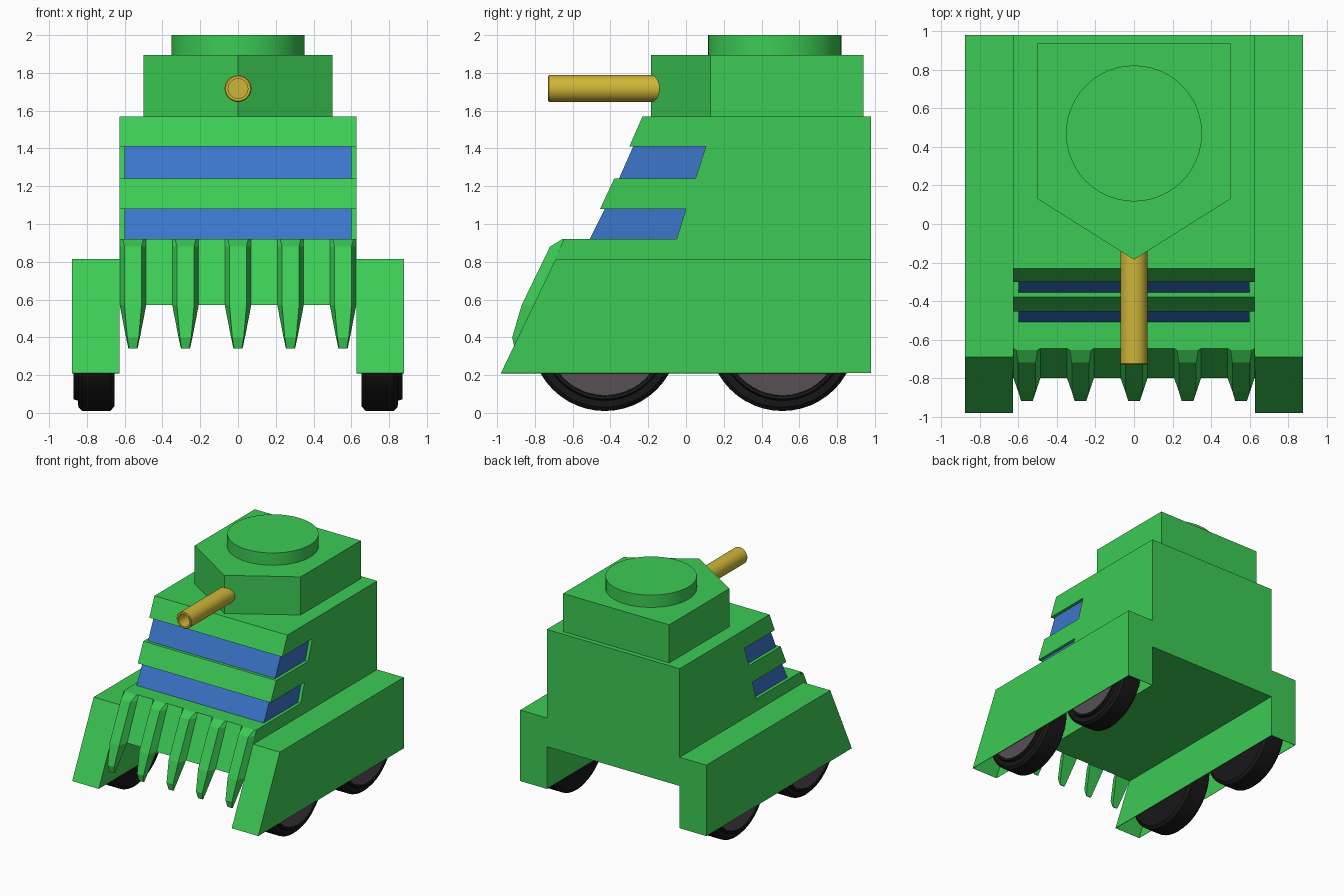
import bpy, bmesh, math
from mathutils import Matrix, Vector

cube = bpy.data.objects.get("Cube")
if cube:
    bpy.data.objects.remove(cube, do_unlink=True)


def material(name, rgb):
    mat = bpy.data.materials.new(name)
    mat.use_nodes = True
    mat.diffuse_color = (*rgb, 1)
    mat.node_tree.nodes["Principled BSDF"].inputs["Base Color"].default_value = (*rgb, 1)
    return mat


GREEN = material("hull green", (0.045, 0.60, 0.09))
BLUE = material("window blue", (0.045, 0.18, 0.60))
GOLD = material("gun gold", (0.62, 0.47, 0.04))
BLACK = material("tyre black", (0.009, 0.009, 0.009))
GREY = material("hub grey", (0.095, 0.077, 0.087))


def finish(name, bm, mat, smooth=False):
    mesh = bpy.data.meshes.new(name)
    bm.to_mesh(mesh)
    bm.free()
    mesh.materials.append(mat)
    obj = bpy.data.objects.new(name, mesh)
    bpy.context.collection.objects.link(obj)
    if smooth:
        bpy.ops.object.select_all(action='DESELECT')
        obj.select_set(True)
        bpy.context.view_layer.objects.active = obj
        bpy.ops.object.shade_smooth_by_angle(angle=math.radians(30))
    return obj


def prism(name, profile, lo, hi, mat, axis="x", open_bottom=False):
    """Extrude a profile along x (points are y, z) or along z (points are x, y)."""
    bm = bmesh.new()
    place = (lambda a, b: (lo, a, b)) if axis == "x" else (lambda a, b: (a, b, lo))
    face = bm.faces.new([bm.verts.new(place(a, b)) for a, b in profile])
    step = Vector((hi - lo, 0, 0) if axis == "x" else (0, 0, hi - lo))
    new = bmesh.ops.extrude_face_region(bm, geom=[face])["geom"]
    bmesh.ops.translate(bm, vec=step, verts=[v for v in new if isinstance(v, bmesh.types.BMVert)])
    bmesh.ops.recalc_face_normals(bm, faces=bm.faces)
    if open_bottom:
        under = [f for f in bm.faces if f.normal.z < -0.9]
        bmesh.ops.delete(bm, geom=under, context='FACES_ONLY')
    return finish(name, bm, mat)


def lathe(name, profile, matrix, mat, steps=48):
    """Spin (radius, height) points around z, then place the result."""
    bm = bmesh.new()
    verts = [bm.verts.new((r, 0, h)) for r, h in profile]
    edges = [bm.edges.new(pair) for pair in zip(verts, verts[1:])]
    bmesh.ops.spin(bm, geom=verts + edges, cent=(0, 0, 0), axis=(0, 0, 1),
                   angle=math.tau, steps=steps)
    bmesh.ops.remove_doubles(bm, verts=bm.verts, dist=0.0005)
    bmesh.ops.recalc_face_normals(bm, faces=bm.faces)
    bmesh.ops.transform(bm, matrix=matrix, verts=bm.verts)
    return finish(name, bm, mat, smooth=True)


# Hull with two notches for the wrap-around windows
prism("hull", [
    (0.98, 0.57), (0.98, 1.57), (-0.23, 1.57), (-0.30, 1.41),
    (0.105, 1.41), (0.05, 1.24), (-0.38, 1.24), (-0.455, 1.08),
    (0.0, 1.08), (-0.05, 0.92), (-0.645, 0.92), (-0.80, 0.57)], -0.627, 0.627, GREEN)

# Window bands set into the notches
prism("upper_window", [(-0.28, 1.41), (0.15, 1.41), (0.15, 1.24), (-0.355, 1.24)],
      -0.6, 0.6, BLUE)
prism("lower_window", [(-0.43, 1.08), (0.05, 1.08), (0.05, 0.92), (-0.51, 0.92)],
      -0.6, 0.6, BLUE)

# Front teeth, lofted from rows of: z, back y, back half width, front y, front half width
ROWS = [(0.92, -0.645, 0.07, -0.655, 0.055), (0.88, -0.663, 0.07, -0.72, 0.045),
        (0.57, -0.80, 0.07, -0.87, 0.045), (0.40, -0.875, 0.037, -0.92, 0.03),
        (0.34, -0.90, 0.024, -0.907, 0.02)]
for i in range(5):
    x = (i - 2) * 0.278
    bm = bmesh.new()
    rings = [[bm.verts.new(p) for p in ((x - wb, yb, z), (x + wb, yb, z),
                                        (x + wf, yf, z), (x - wf, yf, z))]
             for z, yb, wb, yf, wf in ROWS]
    bm.faces.new(rings[0])
    bm.faces.new(rings[-1])
    for a, b in zip(rings, rings[1:]):
        for k in range(4):
            n = (k + 1) % 4
            bm.faces.new((a[k], a[n], b[n], b[k]))
    bmesh.ops.recalc_face_normals(bm, faces=bm.faces)
    finish(f"front_tooth_{i + 1}", bm, GREEN)

# Turret, hatch and gun
prism("turret", [(-0.5, 0.94), (-0.5, 0.13), (0, -0.185), (0.5, 0.13), (0.5, 0.94)],
      1.57, 1.895, GREEN, axis="z")
lathe("hatch", [(0, 1.85), (0.353, 1.85), (0.353, 2.0), (0, 2.0)],
      Matrix.Translation((0, 0.47, 0)), GREEN)
lathe("gun_barrel", [(0, 0), (0.071, 0), (0.071, 0.725), (0.066, 0.73), (0.052, 0.73),
                     (0.052, 0.3), (0, 0.3)],
      Matrix.Translation((0, 0, 1.717)) @ Matrix.Rotation(math.pi / 2, 4, 'X'), GOLD, 32)

# Fenders (open underneath) and wheels on both sides
for side, sign in (("left", 1), ("right", -1)):
    fender = prism(f"{side}_fender", [(-0.98, 0.21), (-0.69, 0.815), (0.98, 0.815), (0.98, 0.21)],
                   sign * 0.627, sign * 0.878, GREEN, open_bottom=True)
    shell = fender.modifiers.new("wall", 'SOLIDIFY')
    shell.thickness = 0.005
    shell.offset = -1
    for end, y in (("front", -0.43), ("rear", 0.51)):
        place = Matrix.Translation((0, y, 0.40)) @ Matrix.Rotation(sign * math.pi / 2, 4, 'Y')
        lathe(f"{side}_{end}_tyre", [
            (0, 0.655), (0.365, 0.655), (0.39, 0.675), (0.39, 0.825), (0.37, 0.845),
            (0.335, 0.848), (0.327, 0.872), (0.31, 0.872), (0.305, 0.82), (0, 0.82)], place, BLACK)
        lathe(f"{side}_{end}_hub", [(0, 0.80), (0.308, 0.80), (0.308, 0.862), (0, 0.862)],
              place, GREY)
